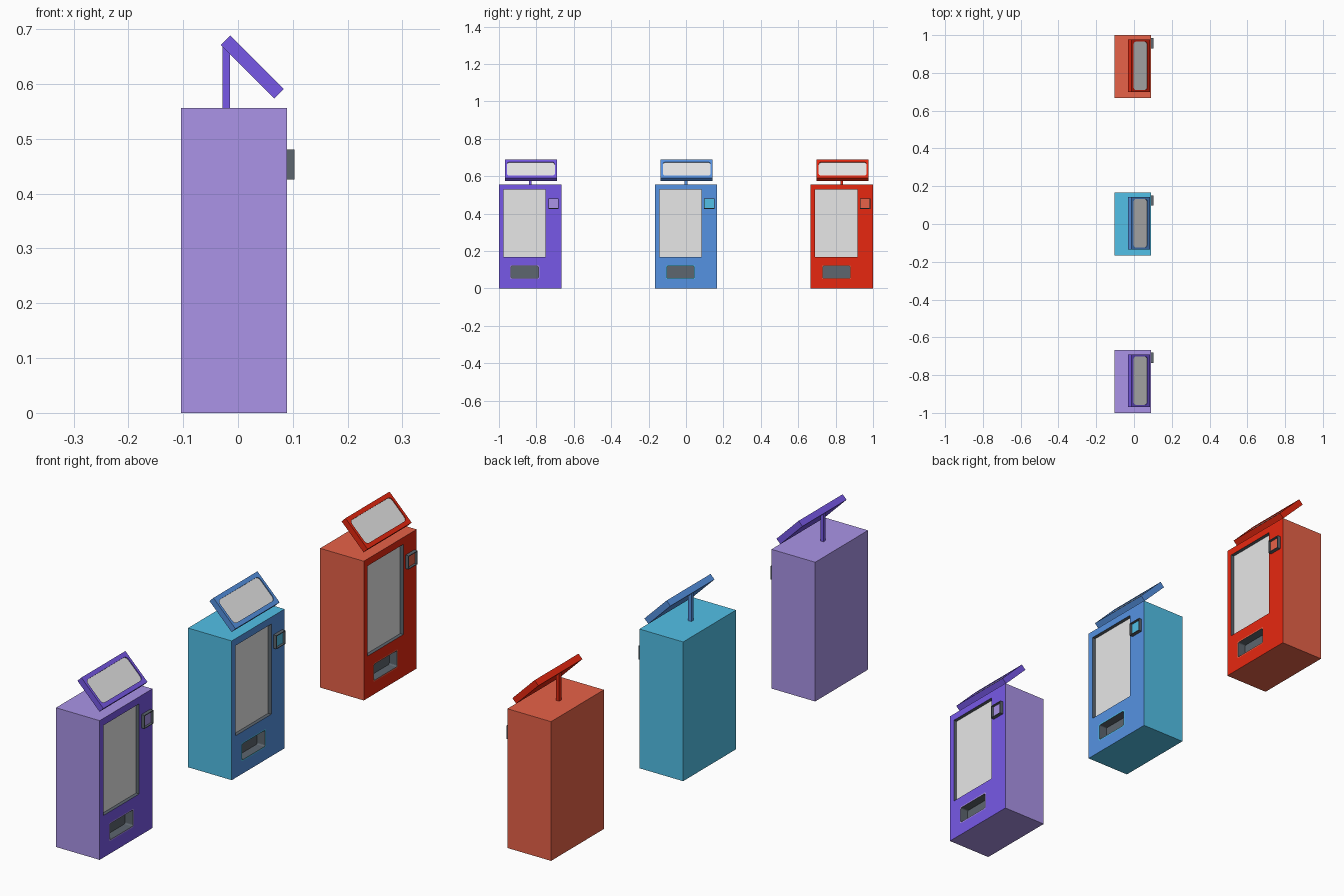
import bpy, bmesh, math
from mathutils import Matrix, Vector

if "Cube" in bpy.data.objects:
    bpy.data.objects.remove(bpy.data.objects["Cube"])


def material(name, r, g, b):
    """Flat material from 0-255 display values, stored as linear."""
    lin = [(c / 255 / 12.92) if c < 11 else ((c / 255 + 0.055) / 1.055) ** 2.4 for c in (r, g, b)]
    m = bpy.data.materials.new(name)
    m.diffuse_color = (*lin, 1)
    m.use_nodes = True
    m.node_tree.nodes["Principled BSDF"].inputs["Base Color"].default_value = m.diffuse_color
    return m


DARK = material("dark_grey", 93, 102, 110)
PALE = material("pale_grey", 231, 231, 231)
# front colour, cabinet colour for each machine, from -y to +y
SCHEMES = [
    ("purple", -0.8333, material("purple", 121, 90, 234), material("lavender", 171, 148, 232)),
    ("blue", 0.0, material("blue", 85, 146, 226), material("cyan", 83, 194, 233)),
    ("red", 0.8333, material("red", 234, 40, 16), material("coral", 231, 98, 72)),
]


def outline(u0, u1, v0, v1, r, steps=4):
    """Corner points of a rectangle, rounded when r > 0."""
    if r <= 0:
        return [(u0, v0), (u1, v0), (u1, v1), (u0, v1)]
    pts = []
    centres = [(u1 - r, v1 - r), (u0 + r, v1 - r), (u0 + r, v0 + r), (u1 - r, v0 + r)]
    for i, (cu, cv) in enumerate(centres):
        for k in range(steps + 1):
            a = math.pi / 2 * (i + k / steps)
            pts.append((cu + r * math.cos(a), cv + r * math.sin(a)))
    return pts


def panel_box(name, frame, rect, thick, mats, recesses):
    """Box whose front (local w = 0) has recesses cut into it.
    mats: list, index 0 = front, 1 = sides and back.
    recess: rect, corner radius, rim width, depth, rim / wall / floor index."""
    bm = bmesh.new()

    def loop(pts, w):
        return [bm.verts.new((u, v, w)) for u, v in pts]

    def bridge(a, b, mat):
        for i in range(len(a)):
            j = (i + 1) % len(a)
            bm.faces.new((a[i], a[j], b[j], b[i])).material_index = mat

    def edges(vs):
        return [bm.edges.get((vs[i], vs[i - 1])) or bm.edges.new((vs[i], vs[i - 1]))
                for i in range(len(vs))]

    front = loop(outline(*rect, 0), 0)
    holes = [loop(outline(*rc["rect"], rc["r"]), 0) for rc in recesses]
    fill = [e for vs in [front] + holes for e in edges(vs)]
    bmesh.ops.triangle_fill(bm, edges=fill, use_beauty=True, normal=(0, 0, 1))
    back = loop(outline(*rect, 0), -thick)
    bridge(front, back, 1)
    bm.faces.new(back).material_index = 1
    for rc, edge in zip(recesses, holes):
        u0, u1, v0, v1 = rc["rect"]
        rim = rc.get("rim", 0)
        if rim:
            inner = outline(u0 + rim, u1 - rim, v0 + rim, v1 - rim, rc["r"] * 0.7)
            lip = loop(inner, 0)
            bridge(edge, lip, rc["rim_mat"])
            edge = lip
        floor = loop([(v.co.x, v.co.y) for v in edge], -rc["depth"])
        bridge(edge, floor, rc["wall"])
        bm.faces.new(floor).material_index = rc["floor"]
    bmesh.ops.recalc_face_normals(bm, faces=bm.faces[:])
    bm.transform(frame)
    me = bpy.data.meshes.new(name)
    bm.to_mesh(me)
    bm.free()
    for m in mats:
        me.materials.append(m)
    ob = bpy.data.objects.new(name, me)
    bpy.context.collection.objects.link(ob)
    return ob


def frame_at(origin, up):
    """Local u = world y, v = up, w = outward."""
    u, v = Vector((0, 1, 0)), Vector(up).normalized()
    m = Matrix((u, v, u.cross(v))).transposed().to_4x4()
    return Matrix.Translation(origin) @ m


for label, y, main, accent in SCHEMES:
    mats = [main, accent, DARK, PALE]
    # cabinet with product window and collection slot
    panel_box(f"{label}_cabinet", frame_at((0.089, y, 0), (0, 0, 1)),
              (-0.1667, 0.1667, 0, 0.556), 0.193, mats, [
        dict(rect=(-0.143, 0.083, 0.168, 0.528), r=0, depth=0.014, wall=2, floor=3),
        dict(rect=(-0.107, 0.049, 0.05, 0.124), r=0.008, rim=0.005, rim_mat=1,
             depth=0.035, wall=2, floor=2)])
    # payment box with sunken coloured face
    panel_box(f"{label}_payment_box", frame_at((0.103, y, 0), (0, 0, 1)),
              (0.097, 0.152, 0.426, 0.48), 0.0145, [DARK, DARK, accent], [
        dict(rect=(0.1, 0.149, 0.429, 0.477), r=0, depth=0.009, wall=0, floor=2)])
    # tilted sign with rounded screen
    panel_box(f"{label}_sign", frame_at((0.0347, y + 0.004, 0.6395), (-1, 0, 1)),
              (-0.139, 0.139, -0.069, 0.069), 0.0245, [main, main, main, PALE], [
        dict(rect=(-0.128, 0.128, -0.052, 0.052), r=0.016, depth=0.004, wall=0, floor=3)])
    # sign post
    panel_box(f"{label}_sign_post", frame_at((-0.0146, y, 0), (0, 0, 1)),
              (-0.0067, 0.0067, 0.55, 0.668), 0.0134, [main, main], [])
